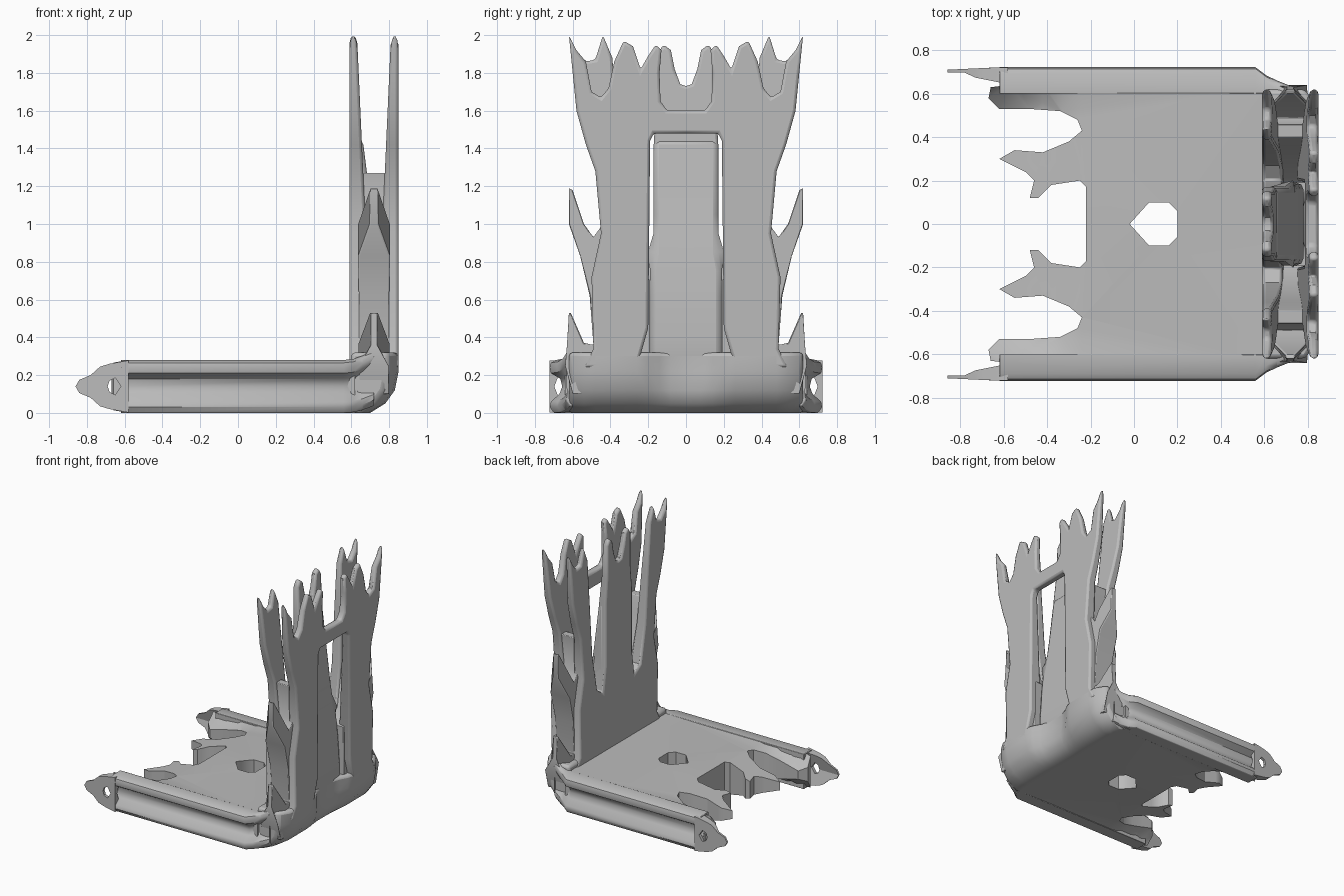
import bpy
import bmesh
from mathutils import Vector

cube = bpy.data.objects.get("Cube")
if cube:
    bpy.data.objects.remove(cube, do_unlink=True)

# One plain grey for the whole bracket
grey = bpy.data.materials.new("plain grey")
grey.use_nodes = True
grey.diffuse_color = (0.5, 0.5, 0.5, 1)
grey.node_tree.nodes["Principled BSDF"].inputs["Base Color"].default_value = (0.5, 0.5, 0.5, 1)

MIDDLE = 0.14  # mid height of the base
WALL = 0.72    # mid depth of the wall


def clamp(t):
    return min(max(t, 0), 1)


def extrude(name, outline, axis, low, high, bevel=0.015, shape=None):
    """Extrude a half outline along an axis and mirror it across y = 0."""
    def place(a, b, depth):
        point = [a, b]
        point.insert("xyz".index(axis), depth)
        return point

    bm = bmesh.new()
    rings = [[bm.verts.new(place(a, b, d)) for a, b in outline] for d in (low, high)]
    caps = [bm.faces.new(ring) for ring in rings]
    for i in range(len(outline)):
        j = (i + 1) % len(outline)
        quad = (rings[0][i], rings[0][j], rings[1][j], rings[1][i])
        # leave the mirror plane open
        if any(abs(v.co.y) > 0.001 for v in quad):
            bm.faces.new(quad)
    bmesh.ops.recalc_face_normals(bm, faces=bm.faces)
    if axis == "y" and low == 0:
        bm.faces.remove(caps[0])
    if shape:
        shape(bm)
    mesh = bpy.data.meshes.new(name)
    bm.to_mesh(mesh)
    bm.free()
    mesh.materials.append(grey)
    obj = bpy.data.objects.new(name, mesh)
    bpy.context.collection.objects.link(obj)
    mirror = obj.modifiers.new("Mirror", 'MIRROR')
    mirror.use_axis = (False, True, False)
    if bevel:
        mod = obj.modifiers.new("Bevel", 'BEVEL')
        mod.width = bevel
        mod.segments = 2
        mod.limit_method = 'ANGLE'
        mod.angle_limit = 0.9
    bpy.ops.object.select_all(action='DESELECT')
    bpy.context.view_layer.objects.active = obj
    obj.select_set(True)
    bpy.ops.object.shade_smooth_by_angle(angle=0.7)


def slice_at(bm, axis, values):
    """Add edge loops across one axis."""
    normal = Vector([float(a == axis) for a in "xyz"])
    for value in values:
        geom = bm.verts[:] + bm.edges[:] + bm.faces[:]
        bmesh.ops.bisect_plane(bm, geom=geom, plane_co=normal * value, plane_no=normal)


def taper_claws(bm):
    """Thin the claws towards their tips, but not the outer arms."""
    bmesh.ops.triangulate(bm, faces=bm.faces)
    slice_at(bm, "x", (-0.24, -0.33, -0.42, -0.52))
    for v in bm.verts:
        t = clamp((-0.2 - v.co.x) / 0.44) * clamp((0.64 - v.co.y) / 0.08)
        v.co.z = MIDDLE + (v.co.z - MIDDLE) * (1 - 0.8 * t)


def taper_spikes(bm):
    """Pinch the side spikes towards the middle of the wall."""
    for v in bm.verts:
        if v.co.y > 0.6 and v.co.z > 0.3:
            v.co.x = WALL + (v.co.x - WALL) * 0.25


def slim_sheet(bm):
    """Lean the hidden side of a sheet so that it thins upwards."""
    for v in bm.verts:
        if abs(v.co.x - WALL) < 0.1:
            side = 1 if v.co.x > WALL else -1
            v.co.x = WALL + side * 0.045 * v.co.z


def sharpen_arm(bm):
    """Narrow the arm ends to a thin point, hollow behind the eye."""
    for v in bm.verts:
        if v.co.y > 0.7:
            v.co.y -= 0.012 * clamp((-0.62 - v.co.x) * 4)
        elif abs(v.co.z - MIDDLE) > 0.08:
            v.co.y = 0.7 - (v.co.x + 0.86) * 0.2
        else:
            v.co.y = 0.697


def bend_rail(bm):
    """Curve the rails in and up where they run into the wall."""
    slice_at(bm, "x", (0.56, 0.61, 0.66))
    for v in bm.verts:
        t = clamp((v.co.x - 0.56) / 0.2)
        if v.co.y > 0.64:
            v.co.y -= 0.1 * t ** 0.7
        v.co.z += (0.09 if v.co.z > MIDDLE else 0.06) * t * t


def hollow_middle(bm):
    """Dip the corner inwards below the window and round its ends."""
    slice_at(bm, "y", (0.08, 0.14, 0.2, 0.26, 0.48, 0.54))
    for v in bm.verts:
        if v.co.x > 0.69:
            t = clamp((v.co.y - 0.08) / 0.18)
            v.co.x -= 0.07 * (1 - t * t * (3 - 2 * t)) * clamp(v.co.z * 5)
            v.co.x -= 0.06 * clamp((v.co.y - 0.48) / 0.14) ** 2


def slim_spine(bm):
    """Narrow the spine in the window."""
    slice_at(bm, "z", (0.75, 0.95))
    for v in bm.verts:
        if v.co.y > 0.1 and v.co.z > 0.8:
            v.co.y = 0.172


# Base slab with centre hole and clawed edge
base = [(-0.22, 0), (-0.02, 0), (0.07, 0.1), (0.16, 0.1), (0.2, 0.06), (0.2, 0),
        (0.62, 0), (0.62, 0.64), (-0.58, 0.64), (-0.66, 0.63), (-0.67, 0.58), (-0.62, 0.53),
        (-0.48, 0.53), (-0.34, 0.52), (-0.26, 0.48), (-0.24, 0.43), (-0.3, 0.38),
        (-0.42, 0.33), (-0.55, 0.34), (-0.62, 0.3), (-0.5, 0.24), (-0.46, 0.2),
        (-0.48, 0.12), (-0.44, 0.12), (-0.38, 0.18), (-0.25, 0.2), (-0.22, 0.17)]
extrude("base_slab", base, "z", 0, 0.28, 0, taper_claws)

# Grooved side rails
rail = [(0.6, 0), (0.7, 0), (0.72, 0.03), (0.715, 0.06), (0.67, 0.1), (0.655, 0.14),
        (0.665, 0.18), (0.715, 0.21), (0.722, 0.24), (0.715, 0.265), (0.69, 0.28), (0.6, 0.28)]
extrude("side_rail", rail, "x", -0.62, 0.72, 0.006, bend_rail)

# Pointed arm ends with an eye, as two halves
eye = [(-0.86, 0), (-0.69, 0), (-0.68, 0.03), (-0.65, 0.045), (-0.62, 0), (-0.58, 0),
       (-0.58, 0.138), (-0.68, 0.12), (-0.73, 0.105), (-0.78, 0.06), (-0.84, 0.035)]
for side, name in ((1, "arm_end_upper"), (-1, "arm_end_lower")):
    extrude(name, [(x, MIDDLE + side * z) for x, z in eye], "y", 0.68, 0.722, 0, sharpen_arm)

# Rounded corner between base and wall
corner = [(0.6, 0), (0.7, 0), (0.78, 0.05), (0.83, 0.12), (0.85, 0.22), (0.85, 0.32),
          (0.6, 0.32)]
extrude("corner_block", corner, "y", 0, 0.62, 0.02, hollow_middle)

# Shared outer edge of both wall sheets, from the top corner down
edge = [(0.53, 1.86), (0.58, 1.92), (0.62, 2), (0.6, 1.8), (0.58, 1.6), (0.53, 1.42),
        (0.48, 1.28), (0.45, 0.95), (0.5, 0.72), (0.49, 0.34), (0.54, 0.24)]

# Outer sheet with window, cross bar and ragged top
outer = [(0, 1.48), (0, 1.6), (0.1, 1.6), (0.135, 1.65), (0.14, 1.8), (0.13, 1.92),
         (0.16, 1.95), (0.2, 1.89), (0.24, 1.82), (0.28, 1.94), (0.33, 1.97), (0.38, 1.86),
         (0.41, 1.72), (0.45, 1.67), (0.5, 1.7)] + edge + [
         (0.26, 0.24), (0.2, 0.45), (0.19, 1.44), (0.17, 1.48)]
extrude("outer_sheet", outer, "x", 0.785, 0.85, 0.015, slim_sheet)

# Inner sheet with forked spine and side horns
inner = [(0, 0.25), (0, 1.73), (0.03, 1.74), (0.06, 1.82), (0.08, 1.92), (0.12, 1.95),
         (0.15, 1.9), (0.15, 1.65), (0.17, 1.45), (0.17, 0.95), (0.2, 0.75), (0.27, 0.8),
         (0.33, 1.1), (0.36, 1.5), (0.39, 1.88), (0.44, 2), (0.48, 1.87)] + edge
extrude("inner_sheet", inner, "x", 0.59, 0.655, 0.015, slim_sheet)

# Core between the sheets, with side spikes
core = [(0.19, 0.1), (0.19, 0.7), (0.28, 0.8), (0.36, 1.15), (0.4, 1.27), (0.46, 1.27),
        (0.44, 1), (0.49, 0.93), (0.54, 1), (0.6, 1.18), (0.62, 1.19), (0.62, 1),
        (0.56, 0.83), (0.51, 0.62), (0.49, 0.36), (0.54, 0.37), (0.61, 0.53), (0.62, 0.53),
        (0.63, 0.36), (0.64, 0.25), (0.6, 0.1)]
extrude("wall_core", core, "x", 0.64, 0.8, 0.02, taper_spikes)

# Swollen foot of the spine, set back in the window channel
foot = [(0.6, 0.1), (0.75, 0.1), (0.78, 0.2), (0.78, 0.4), (0.765, 0.62), (0.74, 0.85),
        (0.71, 1.05), (0.66, 1.45), (0.6, 1.45)]
extrude("spine_foot", foot, "y", 0, 0.19, 0.03, slim_spine)
